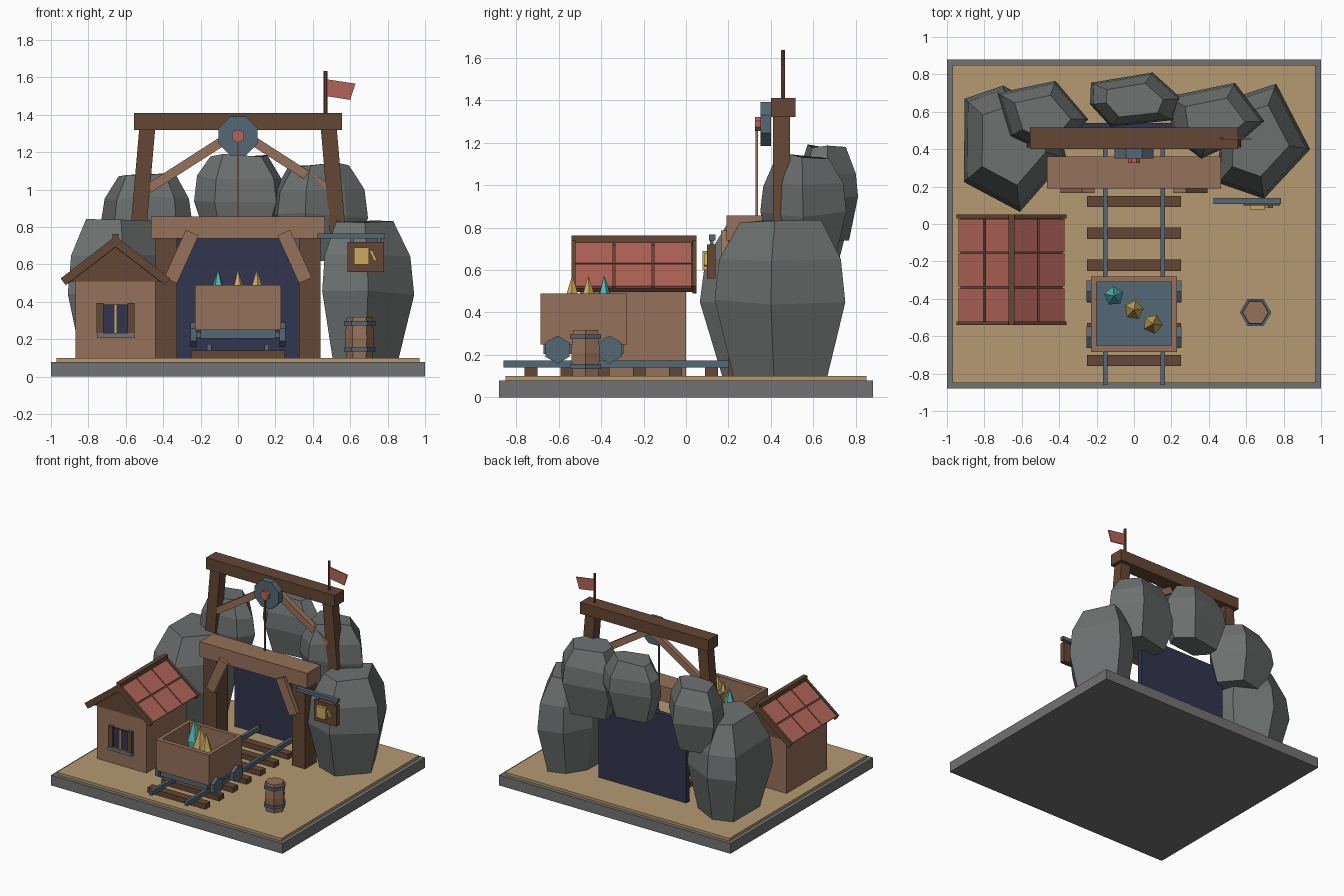
import bpy, bmesh, random
from math import cos, sin, pi, atan2, hypot
from mathutils import Vector

if "Cube" in bpy.data.objects:
    bpy.data.objects.remove(bpy.data.objects["Cube"])

random.seed(4)


def mat(name, hexcol):
    m = bpy.data.materials.new(name)
    c = [int(hexcol[i:i + 2], 16) / 255 for i in (0, 2, 4)]
    m.diffuse_color = [v ** 2.2 for v in c] + [1]
    m.use_nodes = True
    m.node_tree.nodes["Principled BSDF"].inputs["Base Color"].default_value = m.diffuse_color
    return m


WOOD = mat("wood", "94705A")
DARK = mat("dark_wood", "644838")
SAND = mat("sand", "B39872")
STEEL = mat("steel", "566874")
NAVY = mat("tunnel_dark", "353850")
RED = mat("red", "B06459")
GOLD = mat("gold", "CBA95E")
TEAL = mat("teal", "55B5B5")
ROCK = mat("rock", "6C706F")
STONE = mat("stone", "727272")


def loft(name, rings, m):
    """Skin equal-length vertex rings and cap both ends."""
    bm = bmesh.new()
    vs = [[bm.verts.new(p) for p in r] for r in rings]
    n = len(rings[0])
    for a, b in zip(vs, vs[1:]):
        for i in range(n):
            j = (i + 1) % n
            bm.faces.new((a[i], a[j], b[j], b[i]))
    bm.faces.new(vs[0])
    bm.faces.new(vs[-1])
    bmesh.ops.recalc_face_normals(bm, faces=bm.faces)
    me = bpy.data.meshes.new(name)
    bm.to_mesh(me)
    bm.free()
    me.materials.append(m)
    ob = bpy.data.objects.new(name, me)
    bpy.context.collection.objects.link(ob)
    return ob


def rect(x0, x1, y0, y1, z):
    return [(x0, y0, z), (x1, y0, z), (x1, y1, z), (x0, y1, z)]


def box(name, x0, x1, y0, y1, z0, z1, m):
    return loft(name, [rect(x0, x1, y0, y1, z0), rect(x0, x1, y0, y1, z1)], m)


def profile(name, pts, y0, y1, m):
    """Extrude an xz outline along y."""
    return loft(name, [[(x, y, z) for x, z in pts] for y in (y0, y1)], m)


def bar(name, p, q, w, y0, y1, m):
    """Slanted timber between two xz points."""
    p, q = Vector(p), Vector(q)
    d = (q - p).normalized()
    s = Vector((-d.y, d.x)) * w / 2
    return profile(name, [p + s, q + s, q - s, p - s], y0, y1, m)


def ngon(n, r, rot=0):
    return [(r * cos(rot + 2 * pi * i / n), r * sin(rot + 2 * pi * i / n)) for i in range(n)]


def turned(name, x, y, prof, n, m, rot=0):
    """Low-poly turned shape from (radius, z) pairs."""
    return loft(name, [[(x + a, y + b, z) for a, b in ngon(n, r, rot)] for r, z in prof], m)


# Ground
box("base_slab", -1, 1, -.88, .88, 0, .08, STONE)
box("sand_ground", -.97, .97, -.85, .85, .08, .1, SAND)


# Boulders: plan outline swept through a bulging profile
def rock(name, plan, z0, z1):
    cx = sum(p[0] for p in plan) / len(plan)
    cy = sum(p[1] for p in plan) / len(plan)
    rings = []
    for t, s in ((0, .72), (.48, 1), (.74, .93), (1, .62)):
        k = 0 if t == 0 else .02
        rings.append([(cx + (x - cx) * s, cy + (y - cy) * s,
                       z0 + (z1 - z0) * t + random.uniform(-k, k / 3)) for x, y in plan])
    loft(name, rings, ROCK)


rock("boulder_left", [(-.905, .67), (-.7, .74), (-.43, .6), (-.36, .35), (-.61, .065), (-.91, .225)], .1, .84)
rock("boulder_right", [(.76, .75), (.942, .4), (.695, .135), (.45, .22), (.46, .5), (.58, .69)], .1, .84)
rock("boulder_upper_left", [(-.73, .7), (-.42, .765), (-.245, .56), (-.33, .46), (-.55, .42), (-.66, .47)], .6, 1.09)
rock("boulder_upper_right", [(.18, .68), (.54, .755), (.695, .55), (.58, .45), (.36, .35), (.21, .46)], .62, 1.14)
rock("boulder_top", [(-.23, .755), (.1, .81), (.255, .67), (.205, .555), (-.125, .52), (-.235, .64)], .74, 1.185)

# Tunnel mouth
box("tunnel_back", -.38, .38, .5, .54, .1, .74, NAVY)
box("tunnel_lintel", -.465, .465, .19, .36, .74, .857, WOOD)
for s, side in ((-1, "left"), (1, "right")):
    box("tunnel_post_" + side, *sorted((s * .325, s * .44)), .2, .34, .1, .74, DARK)
    bar("tunnel_brace_" + side, (s * .36, .515), (s * .245, .77), .075, .165, .2, WOOD)
    # Winding frame legs and struts
    bar("frame_leg_" + side, (s * .54, .7), (s * .485, 1.33), .085, .41, .49, DARK)
    bar("frame_strut_" + side, (s * .48, 1.005), (s * .02, 1.3), .05, .41, .45, WOOD)
box("frame_beam", -.555, .555, .4, .515, 1.32, 1.41, DARK)

# Winding wheel and rope
wheel = [(a, b + 1.287) for a, b in ngon(8, .112, pi / 8)]
profile("winding_wheel", wheel, .35, .4, STEEL)
profile("wheel_hub", [(a, b + 1.287) for a, b in ngon(8, .036, pi / 8)], .325, .36, RED)
box("rope", -.006, .006, .327, .339, .85, 1.26, WOOD)

# Flag
turned("flag_pole", .468, .457, [(.01, 1.39), (.01, 1.635)], 6, DARK)
profile("flag", [(.475, 1.59), (.628, 1.567), (.6, 1.48), (.475, 1.5)], .453, .461, RED)

# Track
for i in range(7):
    y = -.73 + .17 * i
    box(f"sleeper_{i}", -.25, .25, y - .03, y + .03, .1, .14, DARK)
for s in (-1, 1):
    box("rail", s * .153 - .012, s * .153 + .012, -.86, .48, .14, .175, STEEL)

# Ore cart: open tub, chassis, wheels
loft("cart_tub", [rect(-.23, .23, -.685, -.28, .25), rect(-.23, .23, -.685, -.28, .49),
                  rect(-.2, .2, -.65, -.31, .49), rect(-.2, .2, -.65, -.31, .27)], WOOD)
box("cart_tub_floor", -.2, .2, -.65, -.31, .265, .28, STEEL)
box("cart_chassis", -.2, .2, -.67, -.295, .205, .25, STEEL)
for y in (-.605, -.36):
    box("cart_axle", -.24, .24, y - .015, y + .015, .21, .24, STEEL)
    for s in (-1, 1):
        loft("cart_wheel", [[(x, y + a, .225 + b) for a, b in ngon(6, .066, pi / 6)]
                            for x in (s * .222, s * .255)], STEEL)

# Crystals
for i, (x, y, m) in enumerate(((-.107, -.385, TEAL), (0, -.46, GOLD), (.1, -.535, GOLD))):
    turned(f"crystal_{i}", x, y, [(.03, .275), (.053, .41), (.002, .57)], 5, m, .4 + i)

# Hut walls, gable and window
box("hut_walls", -.87, -.44, -.5, 0, .1, .51, WOOD)
profile("hut_gable", [(-.89, .51), (-.42, .51), (-.655, .7)], -.5, 0, DARK)
box("window_pane", -.72, -.59, -.51, -.49, .23, .385, NAVY)
box("window_mullion", -.661, -.649, -.517, -.5, .23, .385, GOLD)
for x in (-.738, -.572):
    box("window_shutter", x - .018, x + .018, -.522, -.49, .23, .395, DARK)
box("window_sill", -.755, -.55, -.53, -.49, .21, .235, STONE)

# Hut roof: board, tiles in a grid, barge boards, ridge cap
for s in (-1, 1):
    def slope(t, lift=0):
        return Vector((-.655 + s * (.28 * t + .6 * lift), .735 - .215 * t + .8 * lift))
    bar("roof_board", slope(0, -.02), slope(.98, -.02), .03, -.525, .03, DARK)
    for c in range(3):
        y = -.52 + c * .185
        for a, b in ((.03, .49), (.52, 1)):
            bar("roof_tile", slope(a, -.002), slope(b, -.002), .014, y, y + .176, RED)
    for y in (-.54, .03):
        bar("barge_board", slope(0, -.01), slope(1.02, -.01), .045, y, y + .02, DARK)
box("roof_ridge", -.672, -.638, -.54, .05, .715, .762, DARK)

# Hanging sign
box("sign_arm", .425, .785, .108, .138, .74, .767, STEEL)
box("sign_board", .585, .78, .1, .14, .56, .72, DARK)
box("sign_emblem", .62, .7, .078, .102, .6, .69, GOLD)
bar("sign_emblem_handle", (.735, .62), (.71, .675), .016, .085, .102, GOLD)
for x in (.61, .755):
    box("sign_hanger", x - .008, x + .008, .112, .13, .71, .75, STEEL)

# Barrel
turned("barrel", .65, -.473, [(.07, .1), (.078, .21), (.068, .318)], 6, WOOD)
for z in (.135, .275):
    turned("barrel_band", .65, -.473, [(.084, z), (.084, z + .022)], 6, STEEL)
